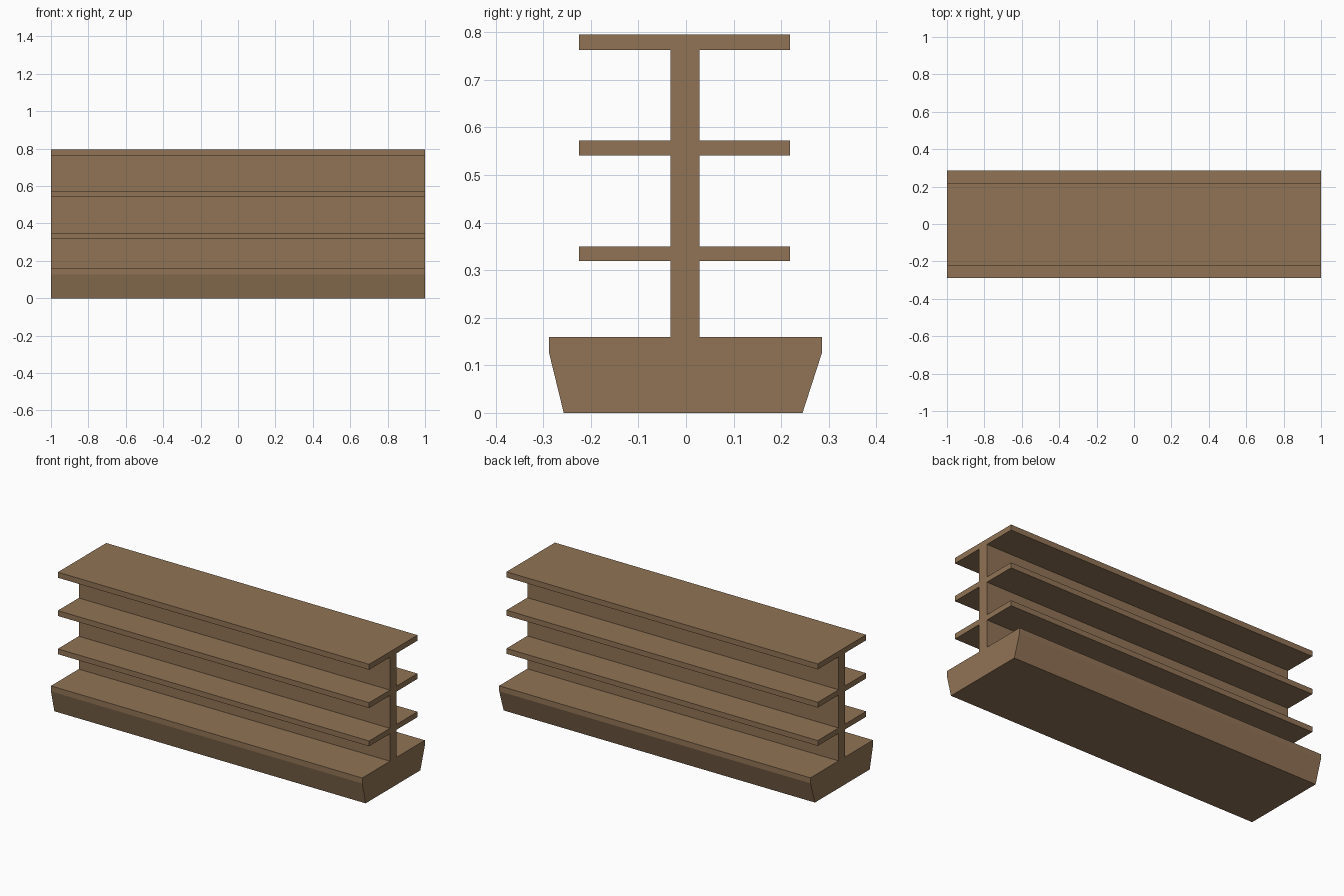
import bpy, bmesh

if "Cube" in bpy.data.objects:
    bpy.data.objects.remove(bpy.data.objects["Cube"])

wood = bpy.data.materials.new("brown_wood")
wood.diffuse_color = (0.28, 0.172, 0.09, 1)
wood.use_nodes = True
wood.node_tree.nodes["Principled BSDF"].inputs["Base Color"].default_value = wood.diffuse_color

LENGTH = 2.0
BASE_TOP = 0.159
SHELVES = [(0.319, 0.35), (0.541, 0.572), (0.763, 0.795)]  # bottom, top of each tier


def side_outline(foot, rim, panel, shelf):
    """Half of the end profile, from the foot up to the top shelf."""
    pts = [(foot, 0), (rim, 0.127), (rim, BASE_TOP), (panel, BASE_TOP)]
    for low, high in SHELVES:
        pts += [(panel, low), (shelf, low), (shelf, high), (panel, high)]
    return pts[:-1]  # top shelf is flat across


# End profile: back half going up, front half coming down
back = side_outline(0.245, 0.286, 0.028, 0.219)
front = side_outline(-0.257, -0.288, -0.033, -0.225)
profile = back + front[::-1]

# Base, centre panel and shelves as one clean extrusion along x
bm = bmesh.new()
end = bm.faces.new([bm.verts.new((-LENGTH / 2, y, z)) for y, z in profile])
result = bmesh.ops.extrude_face_region(bm, geom=[end], use_keep_orig=True)
moved = [g for g in result["geom"] if isinstance(g, bmesh.types.BMVert)]
bmesh.ops.translate(bm, verts=moved, vec=(LENGTH, 0, 0))
bmesh.ops.recalc_face_normals(bm, faces=bm.faces)

mesh = bpy.data.meshes.new("double_sided_shelf")
bm.to_mesh(mesh)
bm.free()
mesh.materials.append(wood)
bpy.context.collection.objects.link(bpy.data.objects.new("double_sided_shelf", mesh))
